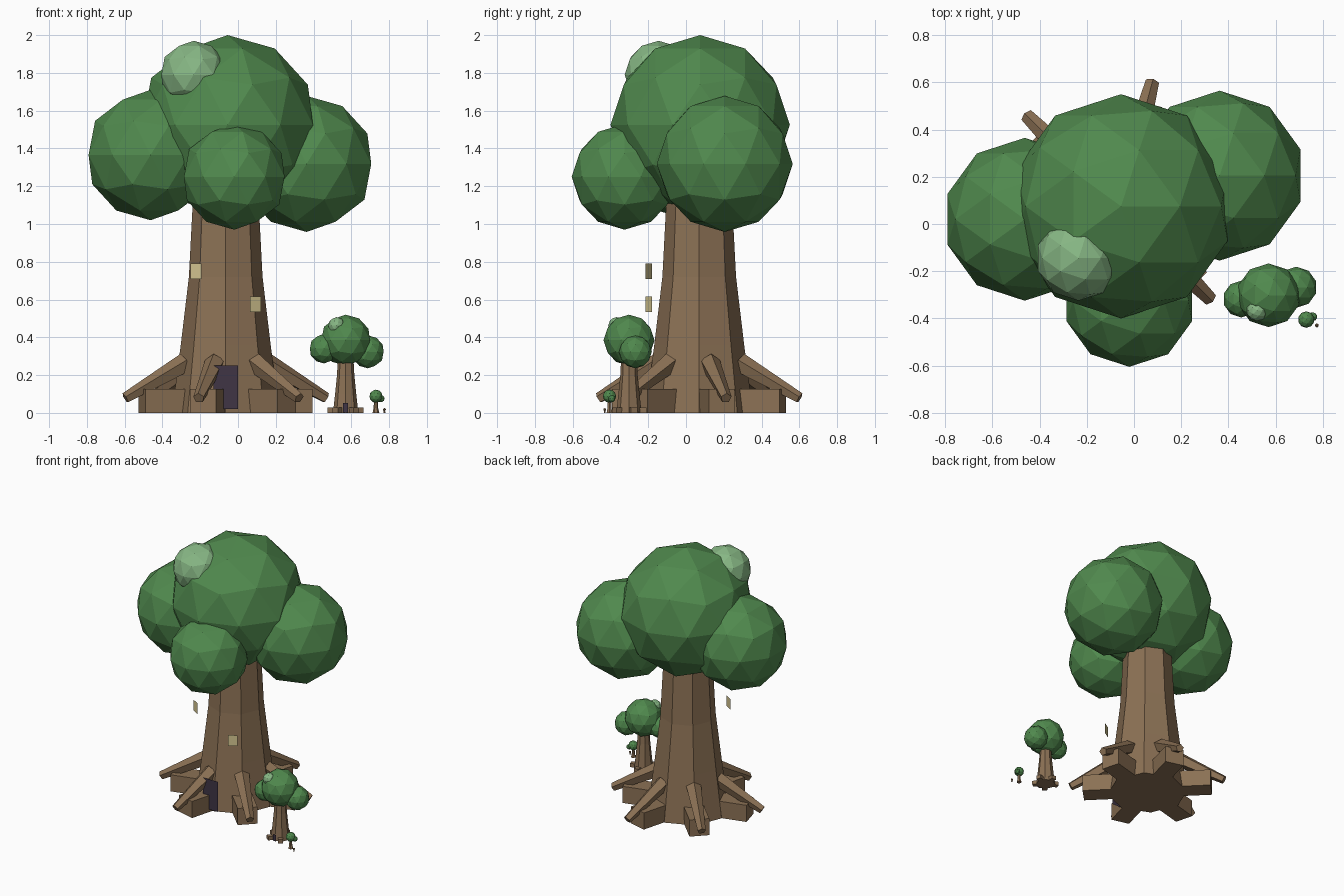
import bpy, bmesh
from math import pi, cos, sin, atan2
from mathutils import Matrix, Vector

if "Cube" in bpy.data.objects:
    bpy.data.objects.remove(bpy.data.objects["Cube"])


def material(name, rgb):
    m = bpy.data.materials.new(name)
    m.diffuse_color = (*rgb, 1)
    m.use_nodes = True
    m.node_tree.nodes["Principled BSDF"].inputs["Base Color"].default_value = m.diffuse_color
    return m


BARK = material("bark", (0.26, 0.165, 0.09))
LEAF = material("leaf", (0.08, 0.25, 0.075))
LIGHT = material("light_leaf", (0.24, 0.47, 0.23))
DOOR = material("door_wood", (0.05, 0.035, 0.06))
GLOW = material("window_glow", (0.68, 0.58, 0.29))


def finish(name, bm, mat):
    me = bpy.data.meshes.new(name)
    bm.to_mesh(me)
    bm.free()
    me.materials.append(mat)
    ob = bpy.data.objects.new(name, me)
    bpy.context.collection.objects.link(ob)
    return ob


def leaf_ball(name, loc, r, mat=LEAF, detail=2):
    bm = bmesh.new()
    bmesh.ops.create_icosphere(bm, subdivisions=detail, radius=r,
                               matrix=Matrix.Translation(loc))
    finish(name, bm, mat)


def trunk(name, x, y, rings, sides=8):
    # stacked rings of (height, radius)
    bm = bmesh.new()
    loops = [[bm.verts.new((x + r * cos(2 * pi * i / sides),
                            y + r * sin(2 * pi * i / sides), z))
              for i in range(sides)] for z, r in rings]
    for a, b in zip(loops, loops[1:]):
        for i in range(sides):
            j = (i + 1) % sides
            bm.faces.new((a[i], a[j], b[j], b[i]))
    bm.faces.new(loops[0][::-1])
    bm.faces.new(loops[-1])
    finish(name, bm, BARK)


def root_block(name, x, y, ang, length, width, height):
    bm = bmesh.new()
    bmesh.ops.create_cube(bm, size=1, matrix=(
        Matrix.Translation((x, y, 0)) @ Matrix.Rotation(ang, 4, 'Z')
        @ Matrix.Translation((length / 2, 0, height / 2))
        @ Matrix.Diagonal((length, width, height, 1))))
    finish(name, bm, BARK)


def root_limb(name, x, y, ang, start, end, r1, r2):
    # tapered limb between two (distance, height) points
    p, q = (Vector((x + d * cos(ang), y + d * sin(ang), z)) for d, z in (start, end))
    bm = bmesh.new()
    rot = (q - p).to_track_quat('Z', 'Y').to_matrix().to_4x4()
    bmesh.ops.create_cone(bm, cap_ends=True, segments=5, radius1=r1, radius2=r2,
                          depth=(q - p).length,
                          matrix=Matrix.Translation((p + q) / 2) @ rot)
    finish(name, bm, BARK)


def panel(name, loc, ang, w, h, mat):
    # upright flat panel whose normal points along ang
    bm = bmesh.new()
    bmesh.ops.create_grid(bm, x_segments=1, y_segments=1, size=0.5, matrix=(
        Matrix.Translation(loc) @ Matrix.Rotation(ang + pi / 2, 4, 'Z')
        @ Matrix.Rotation(pi / 2, 4, 'X') @ Matrix.Diagonal((w, h, 1, 1))))
    finish(name, bm, mat)


# large tree: trunk and roots
CX, CY = -0.065, 0.07
trunk("trunk", CX, CY, [(0, .285), (.36, .238), (.72, .195), (1.2, .17)])
for k in range(6):
    a = pi / 12 + k * pi / 3
    root_block(f"root_block_{k}", CX, CY, a, .458, .14, .127)
    root_limb(f"root_limb_{k}", CX, CY, a, (.22, .265), (.55, .078), .055, .03)

# large tree: foliage
leaf_ball("crown_main", (-.055, .075, 1.525), .475)
leaf_ball("crown_left", (-.463, .02, 1.365), .345)
leaf_ball("crown_right", (.363, .205, 1.318), .36)
leaf_ball("crown_front", (-.02, -.325, 1.25), .28)
leaf_ball("crown_highlight", (-.235, -.145, 1.79), .18, LIGHT)

# door and windows, set slightly off the trunk
panel("door", (CX, -.24, .135), -pi / 2, .13, .23, DOOR)
for name, dx, z in (("window_left", -.158, .75), ("window_right", .157, .575)):
    panel(name, (CX + dx, -.197, z), atan2(-.267, dx), .067, .082, GLOW)

# sapling
SX, SY = .57, -.302
trunk("sapling_trunk", SX, SY, [(0, .067), (.1, .056), (.2, .046), (.31, .04)])
for k in range(5):
    root_block(f"sapling_root_{k}", SX, SY, pi / 10 + k * 2 * pi / 5, .094, .036, .028)
panel("sapling_door", (SX, SY - .073, .027), -pi / 2, .026, .05, DOOR)
leaf_ball("sapling_crown_main", (SX, SY, .385), .135)
leaf_ball("sapling_crown_left", (.455, -.318, .34), .078)
leaf_ball("sapling_crown_right", (.688, -.268, .323), .087)
leaf_ball("sapling_highlight", (.522, -.367, .462), .045, LIGHT)

# tiny sprout and seedling
TX, TY = .73, -.405
trunk("sprout_trunk", TX, TY, [(0, .018), (.025, .012), (.075, .01)], 6)
leaf_ball("sprout_crown", (TX, TY, .088), .035)
leaf_ball("sprout_crown_side", (TX + .027, TY + .012, .075), .019)
trunk("seedling_trunk", .775, -.43, [(0, .006), (.012, .004), (.018, .003)], 6)
leaf_ball("seedling_top", (.775, -.43, .017), .009, BARK, 1)
